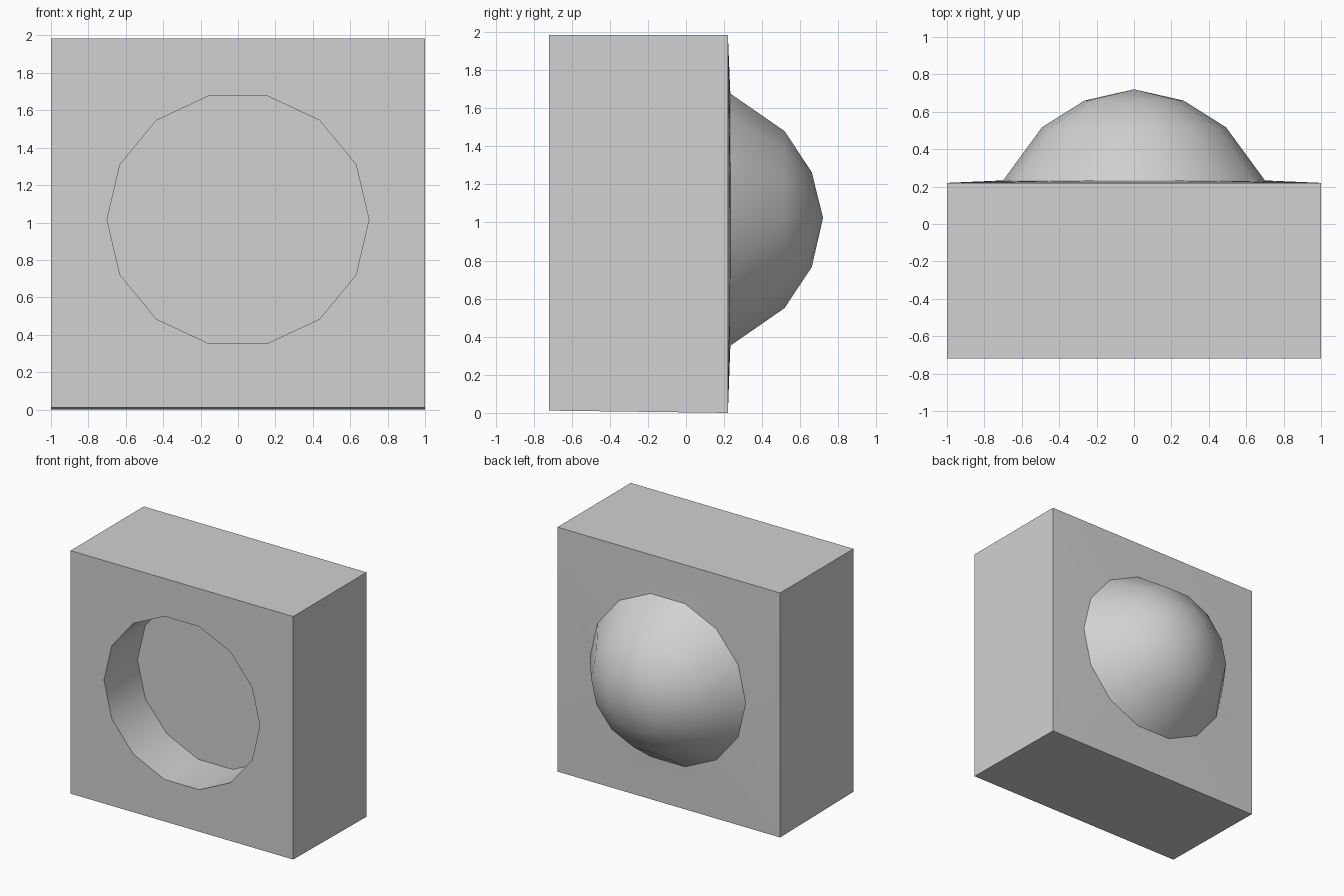
import bpy, bmesh
from math import cos, sin, pi, radians

cube = bpy.data.objects.get("Cube")
if cube:
    bpy.data.objects.remove(cube, do_unlink=True)

SIDES = 14
CENTER_Z = 1.015

grey = bpy.data.materials.new("plain_grey")
grey.use_nodes = True
colour = (0.64, 0.64, 0.64, 1)
grey.diffuse_color = colour
grey.node_tree.nodes["Principled BSDF"].inputs["Base Color"].default_value = colour

bm = bmesh.new()


def ring(radius, y):
    """Slightly flattened polygon ring facing along y."""
    angles = [2 * pi * i / SIDES for i in range(SIDES)]
    return [bm.verts.new((radius * cos(a), y, CENTER_Z + 0.97 * radius * sin(a)))
            for a in angles]


def corners(y, bottom):
    """Block corners, one per quadrant, counter-clockwise."""
    return [bm.verts.new((x, y, z)) for x, z in
            ((1, 1.985), (-1, 1.985), (-1, bottom), (1, bottom))]


def bridge(a, b):
    n = len(a)
    for i in range(n):
        j = (i + 1) % n
        bm.faces.new((a[i], a[j], b[j], b[i]))


def frame(inner, outer):
    """Fill between a ring and the block corners."""
    for i in range(SIDES):
        j = (i + 1) % SIDES
        p, q = outer[i * 4 // SIDES], outer[j * 4 // SIDES]
        bm.faces.new((inner[i], inner[j], q) if p == q
                     else (inner[i], inner[j], q, p))


# Block sides
front, back = corners(-0.72, 0.012), corners(0.22, 0)
bridge(front, back)

# Round recess in the front, with a flat floor
rim, floor = ring(0.70, -0.72), ring(0.70, -0.29)
frame(rim, front)
bridge(rim, floor)
bm.faces.new(floor)

# Back face, rising slightly to the faceted dome
rings = [ring(r, y) for r, y in ((0.70, 0.233), (0.492, 0.517), (0.265, 0.66))]
frame(rings[0], back)
for a, b in zip(rings, rings[1:]):
    bridge(a, b)
apex = bm.verts.new((0, 0.72, CENTER_Z + 0.01))
for i in range(SIDES):
    bm.faces.new((rings[-1][i], rings[-1][(i + 1) % SIDES], apex))

bmesh.ops.recalc_face_normals(bm, faces=bm.faces)
mesh = bpy.data.meshes.new("domed_block")
bm.to_mesh(mesh)
bm.free()
mesh.materials.append(grey)

block = bpy.data.objects.new("domed_block", mesh)
bpy.context.collection.objects.link(block)
bpy.ops.object.select_all(action='DESELECT')
block.select_set(True)
bpy.context.view_layer.objects.active = block
bpy.ops.object.shade_smooth_by_angle(angle=radians(32))
